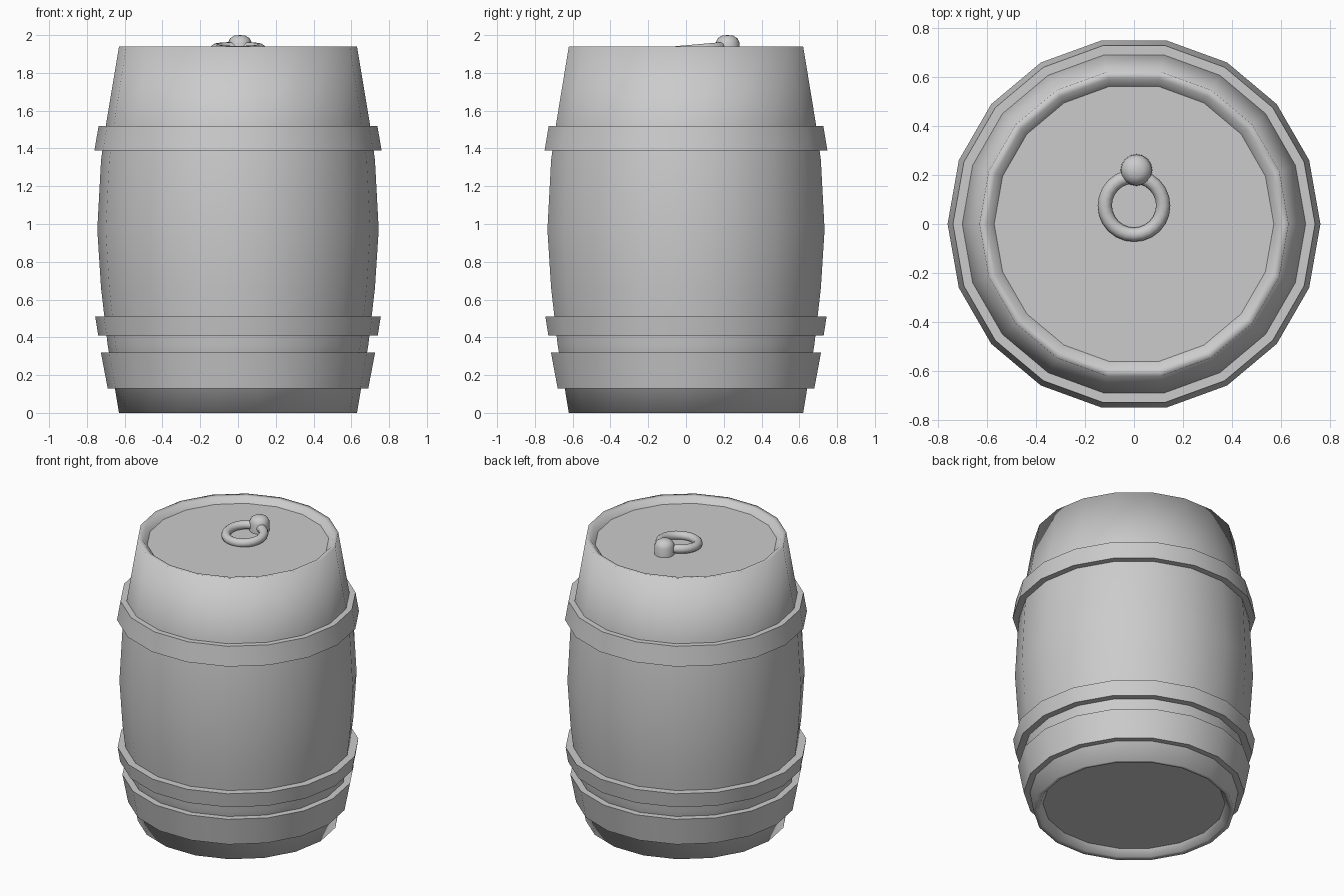
import bpy, bmesh
from math import cos, sin, pi, radians

if "Cube" in bpy.data.objects:
    bpy.data.objects.remove(bpy.data.objects["Cube"])

SIDES = 18


def lathe(name, profile, sides=SIDES, centre=(0, 0), closed=False, angle=180):
    """Revolve (radius, z) points around z; closed joins the last point to the first."""
    bm = bmesh.new()
    rings = []
    for r, z in profile:
        if r == 0:
            rings.append([bm.verts.new((*centre, z))] * sides)
        else:
            rings.append([bm.verts.new((centre[0] + r * cos(2 * pi * i / sides),
                                        centre[1] + r * sin(2 * pi * i / sides), z))
                          for i in range(sides)])
    pairs = list(zip(rings, rings[1:]))
    if closed:
        pairs.append((rings[-1], rings[0]))
    for a, b in pairs:
        for i in range(sides):
            j = (i + 1) % sides
            bm.faces.new(list(dict.fromkeys((a[i], a[j], b[j], b[i]))))
    if not closed:
        bmesh.ops.recalc_face_normals(bm, faces=bm.faces)
    mesh = bpy.data.meshes.new(name)
    bm.to_mesh(mesh)
    bm.free()
    for p in mesh.polygons:
        p.use_smooth = True
    mesh.set_sharp_from_angle(angle=radians(angle))
    obj = bpy.data.objects.new(name, mesh)
    bpy.context.collection.objects.link(obj)
    return obj


# Bulging barrel wall with a rounded, recessed rim at each end
lathe("barrel_wall", [
    (0.57, 0.05), (0.60, 0.005), (0.63, 0), (0.69, 0.36), (0.725, 0.66), (0.745, 0.97),
    (0.725, 1.34), (0.70, 1.52), (0.63, 1.94), (0.60, 1.935), (0.57, 1.90)])

# Flat recessed end boards
lathe("bottom_board", [(0.57, 0.05), (0, 0.05)]).data.flip_normals()
lid = lathe("lid", [(0.57, 1.90), (0, 1.90)])
for board in (lid, bpy.data.objects["bottom_board"]):
    want = 1 if board is lid else -1
    if board.data.polygons[0].normal.z * want < 0:
        board.data.flip_normals()

# Hoops: bottom z, top z, outer radius at bottom and at top
for name, z0, z1, r0, r1 in [("top_hoop", 1.39, 1.52, 0.76, 0.738),
                             ("middle_hoop", 0.41, 0.51, 0.74, 0.756),
                             ("bottom_hoop", 0.13, 0.32, 0.69, 0.726)]:
    lathe(name, [(r0, z0), (r1, z1), (r1 - 0.06, z1), (r0 - 0.06, z0)],
          closed=True, angle=40)

# Domed post that holds the pull ring
lathe("ring_post", [(0.065, 1.89), (0.063, 1.96), (0.052, 1.983), (0.03, 1.997), (0, 2.0)],
      sides=16, centre=(0.01, 0.22))

# Pull ring, leaning slightly down towards the front
bpy.ops.mesh.primitive_torus_add(major_radius=0.119, minor_radius=0.029,
                                 major_segments=24, minor_segments=10,
                                 location=(0, 0.075, 1.925), rotation=(radians(5), 0, 0))
ring = bpy.context.object
ring.name = "pull_ring"
bpy.ops.object.shade_smooth()
